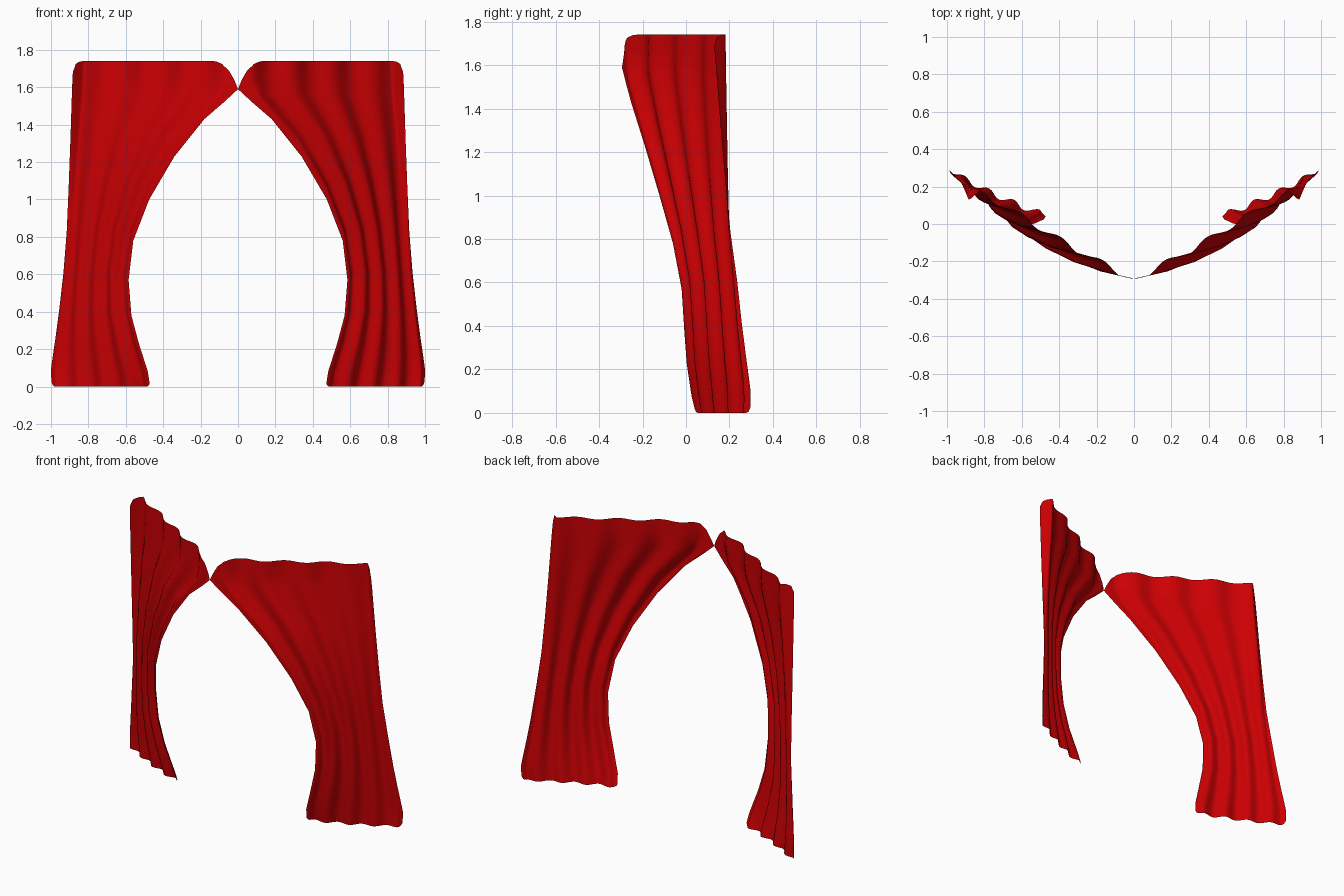
import bpy, math

if "Cube" in bpy.data.objects:
    bpy.data.objects.remove(bpy.data.objects["Cube"])

# edge guides of one curtain by height: (z, x, y)
INNER = [(0, .47, .045), (.08, .482, .025), (.23, .53, .003), (.38, .57, -.008), (.57, .585, -.02),
         (.78, .56, -.06), (1.0, .475, -.122), (1.23, .34, -.19), (1.43, .18, -.253),
         (1.585, 0, -.295), (1.74, 0, -.295)]
OUTER = [(0, .997, .295), (.1, 1.0, .298), (.23, .98, .28), (.4, .957, .258), (.6, .934, .236),
         (.8, .917, .215), (1.0, .908, .209), (1.2, .90, .205), (1.6, .887, .202), (1.74, .88, .20)]
# rounded corners: top and bottom height across the width
TOP = [(0, 1.59), (.02, 1.635), (.05, 1.69), (.085, 1.725), (.13, 1.74), (.96, 1.74), (.985, 1.725), (1, 1.68)]
BOTTOM = [(0, .015), (.015, .004), (.03, 0), (.965, 0), (.985, .006), (1, .025)]


def interp(pts, t, i=1):
    for a, b in zip(pts, pts[1:]):
        if t <= b[0]:
            k = (t - a[0]) / (b[0] - a[0])
            return a[i] + k * (b[i] - a[i])
    return pts[-1][i]


def point(u, v, side):
    lo, hi = interp(BOTTOM, u), interp(TOP, u)
    z = lo + v * (hi - lo)
    x0, y0 = interp(INNER, z), interp(INNER, z, 2)
    x1, y1 = interp(OUTER, z), interp(OUTER, z, 2)
    dx, dy = x1 - x0, y1 - y0
    # four folds, stronger near the inner edge, pushed across the chord
    h = z / 1.74
    fade = min(1, u / .07, (1 - u) / .05)
    w = (.018 - .005 * u) * math.cos(8 * math.pi * (u - .08 - .12 * h)) * fade
    # slight bow to the front at the hem and near the centre of the top
    w -= .015 * math.sin(math.pi * u) * max(0, 1 - 2.5 * h)
    w -= .012 * math.sin(math.pi * min(1, u * 1.5)) * h
    n = math.hypot(dx, dy)
    x = x0 + u * dx - w * dy / n * fade
    y = y0 + u * dy + w * dx / n
    # outer hem turns forward towards the top
    y -= .075 * max(0, (u - .94) / .06) * max(0, (z - .7) / 1.04)
    return (side * x, y, z)


red = bpy.data.materials.new("red_cloth")
red.diffuse_color = (.6, 0, .001, 1)
red.use_nodes = True
red.node_tree.nodes["Principled BSDF"].inputs["Base Color"].default_value = red.diffuse_color

US = sorted({i / 40 for i in range(41)} | {.01, .02, .035, .06, .085, .94, .965, .985, .993})
VS = sorted({(z - .015) / 1.575 for z in (.015, .03, .08, .15, .23, .38, .57, .78, 1.0, 1.23, 1.43, 1.52, 1.59)})


def curtain(name, side):
    verts = [point(u, v, side) for v in VS for u in US]
    n = len(US)
    faces = []
    for r in range(len(VS) - 1):
        for c in range(n - 1):
            f = [r * n + c, r * n + c + 1, (r + 1) * n + c + 1, (r + 1) * n + c]
            faces.append(f if side > 0 else f[::-1])
    me = bpy.data.meshes.new(name)
    me.from_pydata(verts, [], faces)
    me.materials.append(red)
    for p in me.polygons:
        p.use_smooth = True
    ob = bpy.data.objects.new(name, me)
    bpy.context.collection.objects.link(ob)


curtain("right_curtain", 1)
curtain("left_curtain", -1)
